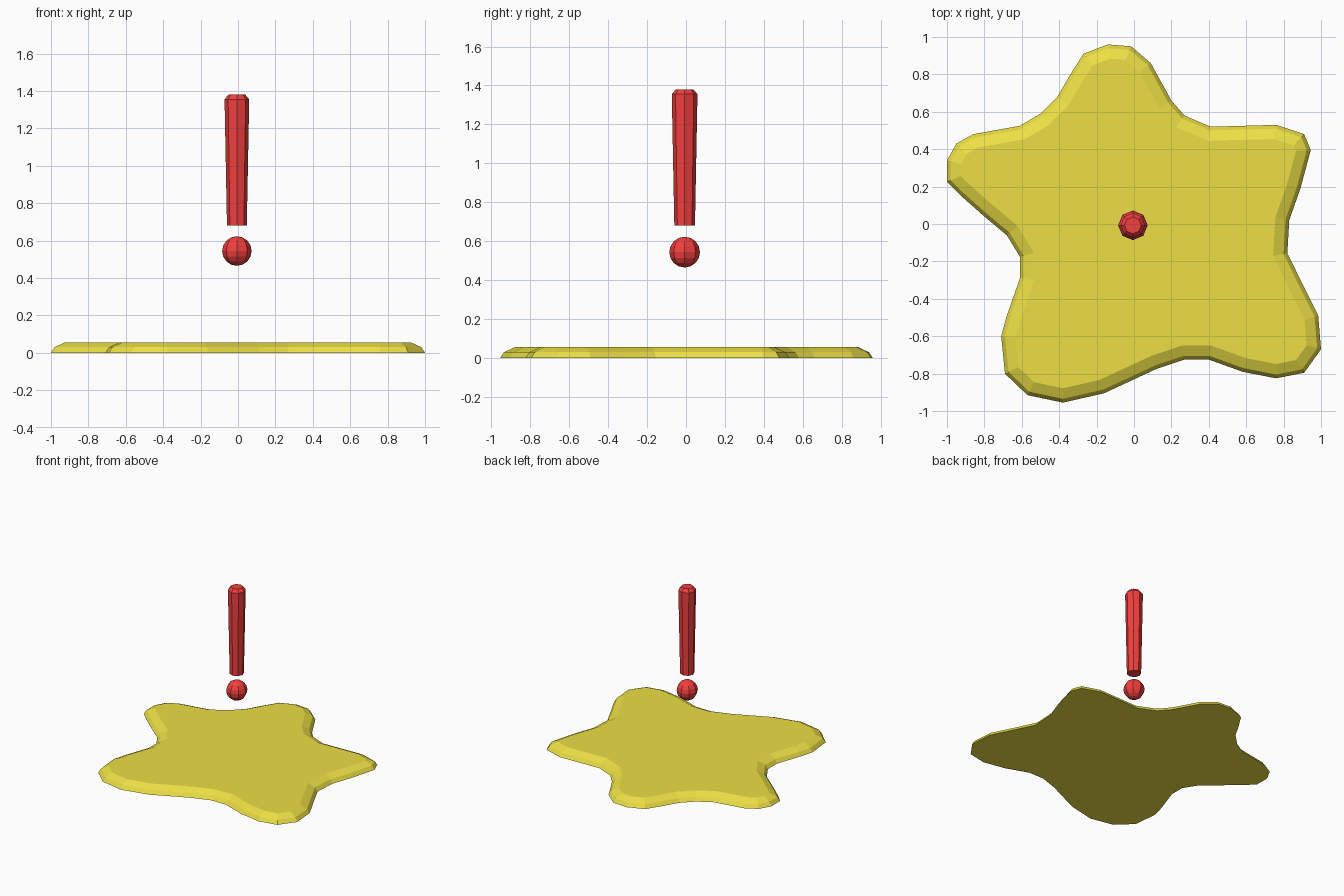
import bpy, bmesh, math
from mathutils import Vector

if "Cube" in bpy.data.objects:
    bpy.data.objects.remove(bpy.data.objects["Cube"])


def material(name, color):
    m = bpy.data.materials.new(name)
    m.diffuse_color = (*color, 1)
    m.use_nodes = True
    m.node_tree.nodes["Principled BSDF"].inputs["Base Color"].default_value = m.diffuse_color
    return m


def add_object(name, bm, mat):
    bmesh.ops.recalc_face_normals(bm, faces=bm.faces)
    me = bpy.data.meshes.new(name)
    bm.to_mesh(me)
    bm.free()
    me.materials.append(mat)
    ob = bpy.data.objects.new(name, me)
    bpy.context.collection.objects.link(ob)
    return ob


def loft(name, rings, mat):
    """Skin a stack of equal-length point rings and cap both ends."""
    bm = bmesh.new()
    loops = [[bm.verts.new(p) for p in ring] for ring in rings]
    n = len(loops[0])
    for a, b in zip(loops, loops[1:]):
        for i in range(n):
            j = (i + 1) % n
            bm.faces.new((a[i], a[j], b[j], b[i]))
    caps = [bm.faces.new(loops[0]), bm.faces.new(loops[-1])]
    bmesh.ops.recalc_face_normals(bm, faces=bm.faces)
    if n > 8:
        bmesh.ops.triangulate(bm, faces=caps)
    return add_object(name, bm, mat)


def inset(pts, d):
    """Mitred inward offset of a counter-clockwise outline."""
    out = []
    for i, p in enumerate(pts):
        e1 = (p - pts[i - 1]).normalized()
        e2 = (pts[(i + 1) % len(pts)] - p).normalized()
        n1, n2 = Vector((-e1.y, e1.x)), Vector((-e2.y, e2.x))
        out.append(p + (n1 + n2) * d / (1 + n1.dot(n2)))
    return out


yellow = material("yellow", (0.84, 0.74, 0.06))
red = material("red", (0.9, 0.05, 0.05))

# puddle outline, counter-clockwise
outline = [Vector(p) for p in (
    (-.14, .96), (-.27, .91), (-.34, .80), (-.41, .68), (-.50, .59),
    (-.61, .525), (-.86, .48), (-.95, .43), (-1, .34), (-1, .225),
    (-.93, .155), (-.80, .04), (-.68, -.06), (-.61, -.175), (-.61, -.29),
    (-.68, -.49), (-.71, -.60), (-.69, -.80), (-.57, -.915), (-.38, -.955),
    (-.16, -.905), (.12, -.775), (.27, -.725), (.40, -.725), (.58, -.79),
    (.76, -.825), (.91, -.795), (1, -.67), (.985, -.49), (.90, -.32),
    (.82, -.155), (.83, .02), (.89, .19), (.945, .395), (.91, .48),
    (.76, .53), (.41, .52), (.27, .58), (.20, .66), (.09, .86), (-.015, .95))]

# puddle slab with a rounded rim
loft("puddle", [[(p.x, p.y, z) for p in inset(outline, d)]
                for d, z in ((0, 0), (.02, .03), (.075, .056))], yellow)

# tapered octagonal bar with chamfered top
cx, cy = -0.006, -0.007
loft("warning_bar", [[(cx + r * math.cos(i * math.pi / 4), cy + r * math.sin(i * math.pi / 4), z)
                      for i in range(8)]
                     for r, z in ((.053, .68), (.066, 1.355), (.045, 1.38))], red)

# faceted dot under the bar
bm = bmesh.new()
bmesh.ops.create_uvsphere(bm, u_segments=8, v_segments=8, radius=.079)
bmesh.ops.translate(bm, verts=bm.verts, vec=(cx, cy, .544))
add_object("warning_dot", bm, red)
